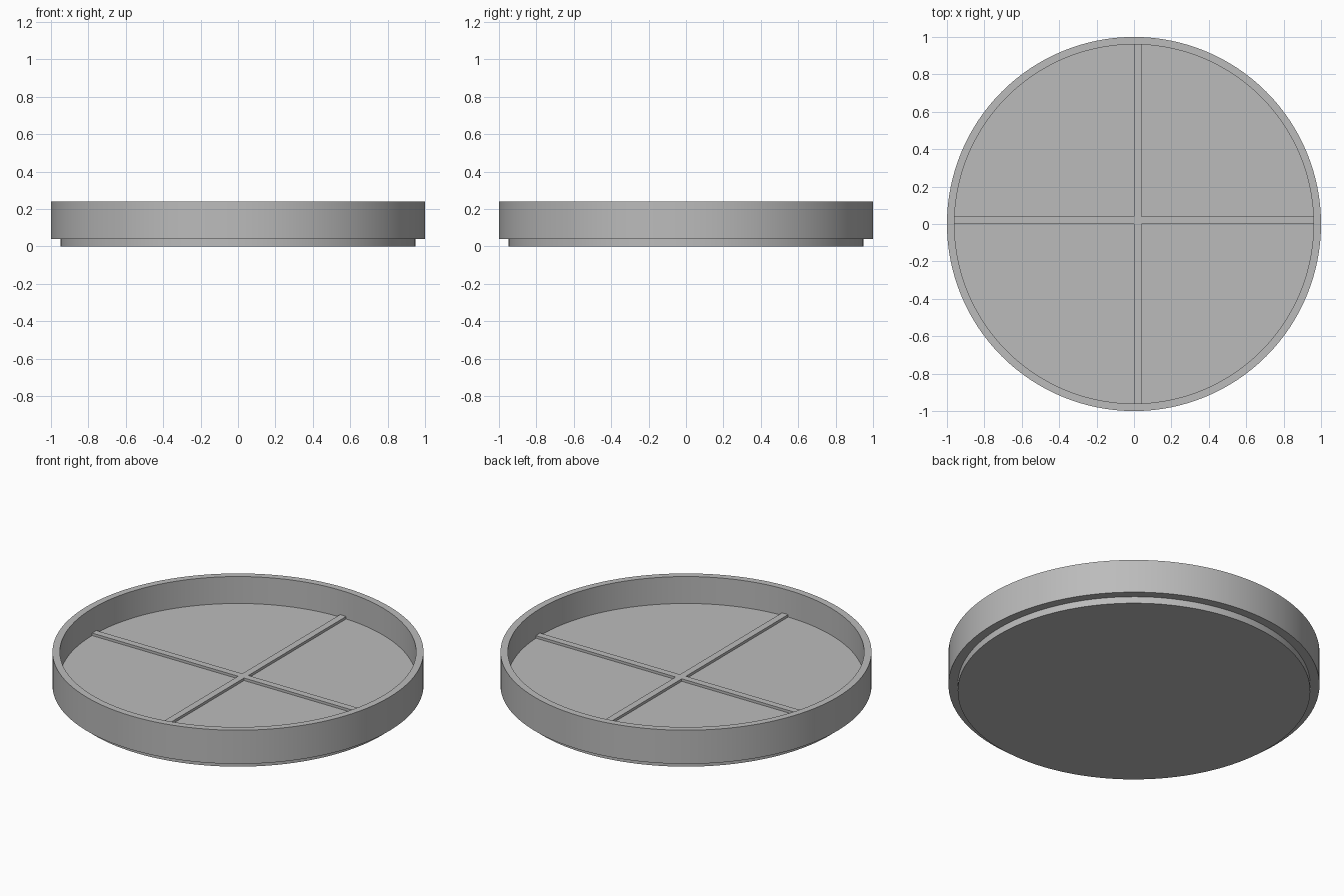
import bpy, bmesh, math

cube = bpy.data.objects.get("Cube")
if cube:
    bpy.data.objects.remove(cube, do_unlink=True)

SEGMENTS = 128
FLOOR_Z = 0.08

grey = bpy.data.materials.new("light grey")
grey.use_nodes = True
colour = (0.5, 0.5, 0.5, 1)
grey.diffuse_color = colour
grey.node_tree.nodes["Principled BSDF"].inputs["Base Color"].default_value = colour


def add_object(name, bm):
    bmesh.ops.recalc_face_normals(bm, faces=bm.faces)
    mesh = bpy.data.meshes.new(name)
    bm.to_mesh(mesh)
    bm.free()
    mesh.materials.append(grey)
    obj = bpy.data.objects.new(name, mesh)
    bpy.context.collection.objects.link(obj)
    return obj


def lathe(name, profile):
    """Spin a (radius, height) profile around z and cap both ends."""
    bm = bmesh.new()
    rings = []
    for r, z in profile:
        rings.append([bm.verts.new((r * math.cos(a), r * math.sin(a), z))
                      for a in (math.tau * i / SEGMENTS for i in range(SEGMENTS))])
    for low, high in zip(rings, rings[1:]):
        for i in range(SEGMENTS):
            j = (i + 1) % SEGMENTS
            bm.faces.new((low[i], low[j], high[j], high[i]))
    bm.faces.new(rings[0])
    bm.faces.new(rings[-1])
    return add_object(name, bm)


def box(name, low, high):
    bm = bmesh.new()
    bmesh.ops.create_cube(bm, size=1)
    for v in bm.verts:
        v.co = [lo if c < 0 else hi for c, lo, hi in zip(v.co, low, high)]
    return add_object(name, bm)


# Round tray: stepped foot, outer wall, rim and recessed floor
tray = lathe("tray", [(0.95, 0), (0.95, 0.04), (1, 0.04), (1, 0.24),
                      (0.96, 0.24), (0.96, FLOOR_Z)])
bpy.context.view_layer.objects.active = tray
tray.select_set(True)
bpy.ops.object.shade_smooth_by_angle(angle=math.radians(30))

# Low crossing ribs on the floor, set to one side of the centre lines
RIB_WIDTH, RIB_TOP, REACH = 0.04, 0.095, 0.98
box("rib_across", (-REACH, 0, 0.06), (REACH, RIB_WIDTH, RIB_TOP))
box("rib_lengthwise", (0, -REACH, 0.06), (RIB_WIDTH, REACH, RIB_TOP))
